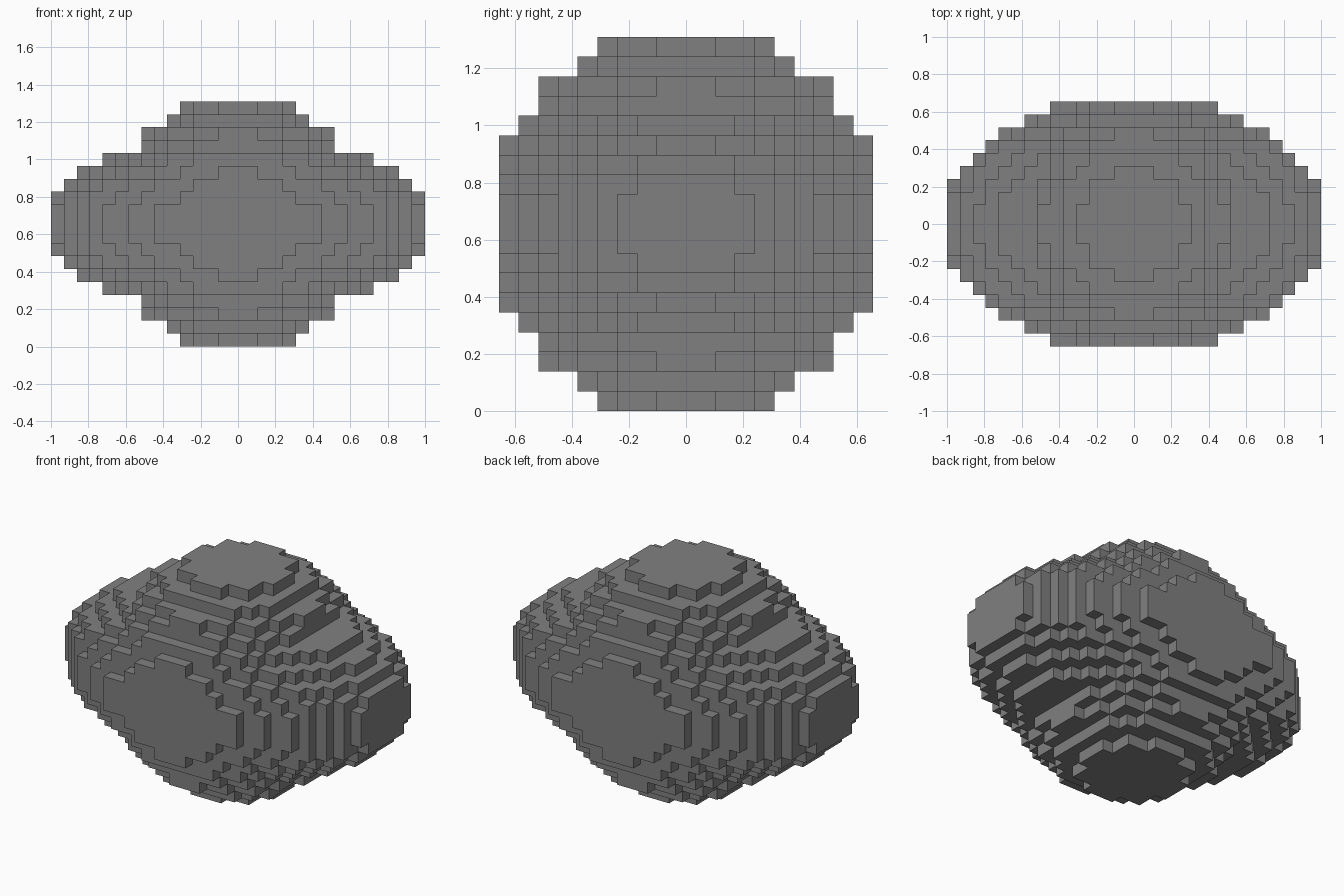
import bpy
import bmesh
from itertools import product
from mathutils import Vector

if "Cube" in bpy.data.objects:
    bpy.data.objects.remove(bpy.data.objects["Cube"])

U = 2 / 29            # edge of one block
MID = 9.5             # blocks from the ground to the centre


def inside(i, j, k):
    """Round core joined with a wide, flattened ellipsoid."""
    core = i * i + j * j + k * k < 100
    wide = (i / 15) ** 2 + (j / 10) ** 2 + (k / 7) ** 2 < 1 - 1e-9
    return core or wide


# Material
grey = bpy.data.materials.new("stone_grey")
grey.diffuse_color = (0.216, 0.216, 0.216, 1)
grey.use_nodes = True
grey.node_tree.nodes["Principled BSDF"].inputs["Base Color"].default_value = grey.diffuse_color

# Stepped block body: one square on every exposed block side
bm = bmesh.new()
corners = {}


def corner(p):
    key = tuple(round(2 * c) for c in p)
    if key not in corners:
        corners[key] = bm.verts.new((p.x * U, p.y * U, (p.z + MID) * U))
    return corners[key]


for cell in product(range(-14, 15), range(-9, 10), range(-9, 10)):
    if not inside(*cell):
        continue
    for axis, sign in product(range(3), (-1, 1)):
        n = Vector((0, 0, 0))
        n[axis] = sign
        c = Vector(cell)
        if inside(*(c + n)):
            continue
        a = Vector((0, 0, 0))
        a[(axis + 1) % 3] = 0.5
        b = n.cross(a)
        f = c + n * 0.5
        bm.faces.new([corner(f + s * a + t * b)
                      for s, t in ((-1, -1), (1, -1), (1, 1), (-1, 1))])

mesh = bpy.data.meshes.new("block_boulder")
bm.to_mesh(mesh)
bm.free()
mesh.materials.append(grey)
bpy.context.collection.objects.link(bpy.data.objects.new("block_boulder", mesh))
